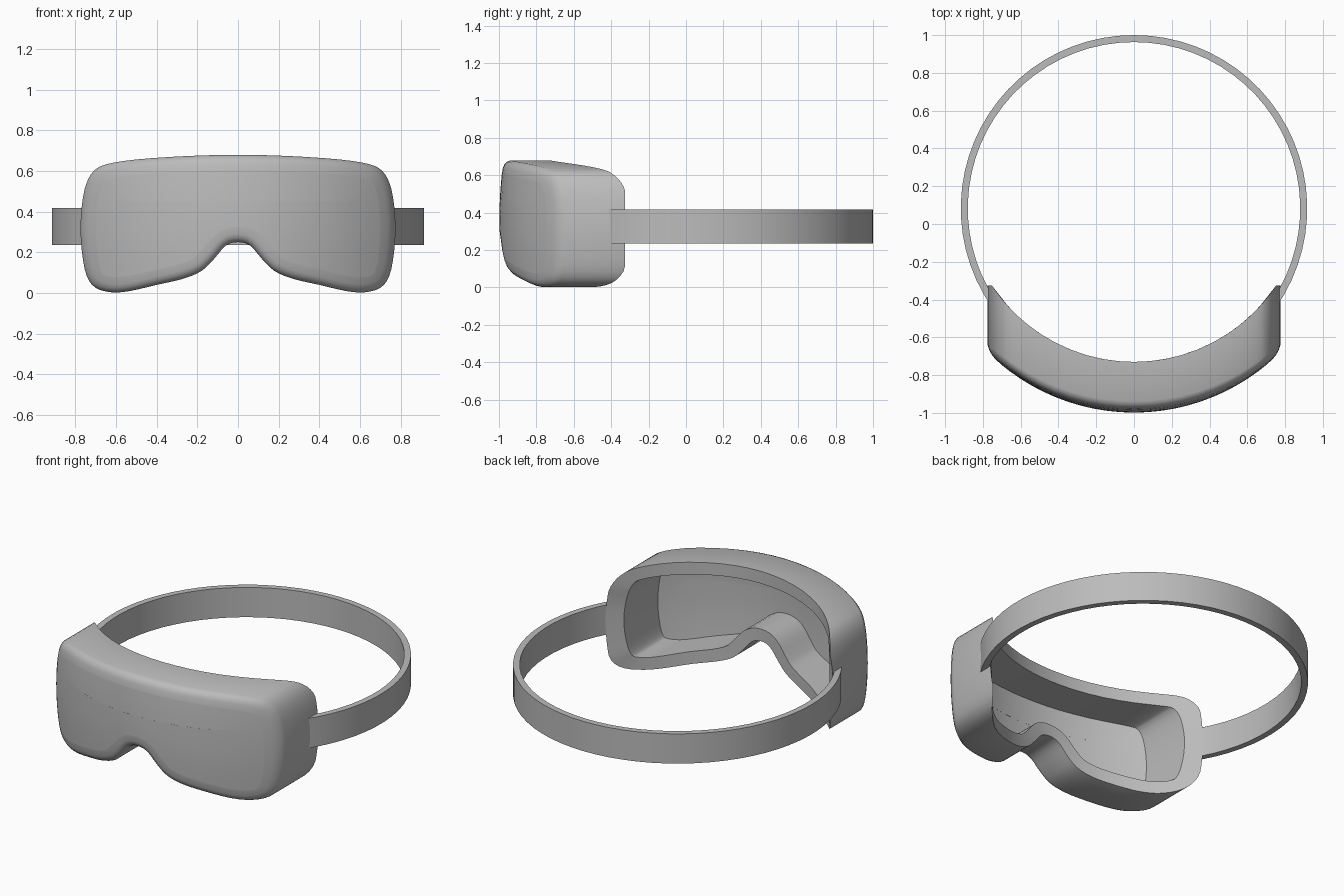
import bpy, bmesh, math

if "Cube" in bpy.data.objects:
    bpy.data.objects.remove(bpy.data.objects["Cube"])

grey = bpy.data.materials.new("mid_grey")
grey.diffuse_color = (0.5, 0.5, 0.5, 1)
grey.use_nodes = True
grey.node_tree.nodes["Principled BSDF"].inputs["Base Color"].default_value = grey.diffuse_color

# Right half of the front outline (x, z), from nose notch round to top centre
HALF = [(0, .25), (.06, .233), (.12, .165), (.18, .108), (.27, .07), (.4, .04),
        (.53, .01), (.62, .003), (.7, .025), (.745, .085), (.768, .2), (.775, .33),
        (.766, .45), (.746, .54), (.71, .6), (.65, .633), (.5, .657), (.25, .674), (0, .68)]
CTRL = HALF + [(-x, z) for x, z in HALF[-2:0:-1]]


def spline(pts, steps):
    out, n = [], len(pts)
    for i in range(n):
        a, b, c, d = (pts[(i + k) % n] for k in (-1, 0, 1, 2))
        for s in range(steps):
            t = s / steps
            out.append(tuple(0.5 * (2 * b[j] + (c[j] - a[j]) * t
                       + (2 * a[j] - 5 * b[j] + 4 * c[j] - d[j]) * t * t
                       + (3 * b[j] - a[j] - 3 * c[j] + d[j]) * t ** 3) for j in (0, 1)))
    return out


OUTLINE = spline(CTRL, 3)
N = len(OUTLINE)


def inset(d):
    res = []
    for i, (x, z) in enumerate(OUTLINE):
        a, b = OUTLINE[i - 1], OUTLINE[(i + 1) % N]
        tx, tz = b[0] - a[0], b[1] - a[1]
        l = math.hypot(tx, tz)
        res.append((x - tz / l * d, z + tx / l * d))
    return res


def front_y(x, z):
    return -0.998 + 1.1 - math.sqrt(1.21 - x * x) + 0.2 * (z - 0.35) ** 2


def back_y(x, z):
    return min(-0.325, -0.73 + 0.9 - math.sqrt(0.81 - x * x))


def place(loop, surface, off=0.0):
    return [(x, surface(x, z) + off, z) for x, z in loop]


def skin(name, rings, closed_rings=True, closed_section=True, angle=30):
    """Bridge a list of equal point rings into one mesh object."""
    bm = bmesh.new()
    vs = [[bm.verts.new(p) for p in r] for r in rings]
    m, n = len(vs), len(vs[0])
    for i in range(m if closed_section else m - 1):
        a, b = vs[i], vs[(i + 1) % m]
        for j in range(n if closed_rings else n - 1):
            k = (j + 1) % n
            bm.faces.new((a[j], a[k], b[k], b[j]))
    if not closed_section and closed_rings:      # cap a swept bar
        bm.faces.new(vs[0])
        bm.faces.new(vs[-1])
    bmesh.ops.recalc_face_normals(bm, faces=bm.faces)
    me = bpy.data.meshes.new(name)
    bm.to_mesh(me)
    bm.free()
    ob = bpy.data.objects.new(name, me)
    bpy.context.collection.objects.link(ob)
    me.materials.append(grey)
    bpy.ops.object.select_all(action='DESELECT')
    ob.select_set(True)
    bpy.context.view_layer.objects.active = ob
    bpy.ops.object.shade_smooth_by_angle(angle=math.radians(angle))
    return ob


# Goggle frame: rounded front rim, straight side walls, curved back, open middle
RIM = 0.075
frame = [place(inset(RIM), front_y, 0.0)]
for d, off in ((.04, .002), (.022, .008), (.008, .02), (0, .038)):
    frame.append(place(inset(d), front_y, off))
frame.append(place(inset(0), back_y))
frame.append(place(inset(RIM), back_y))
skin("goggle_frame", frame)

# Lens: curved plate that fills the frame opening, flush with its front
edge = inset(RIM)
loops = []
for t in (0, .3, .65, 1):
    loops.append([(x + (max(-.56, min(.56, x * .85)) - x) * t, z + (.45 - z) * t)
                  for x, z in edge])
lens = [place(l, front_y) for l in reversed(loops)]
lens += [place(l, front_y, 0.02) for l in loops]
ob = skin("lens", lens)

# Head strap: flat band on a circle, with both ends sunk in the frame sides
strap, SEG, A0 = [], 48, math.radians(-34.5)
for i in range(SEG + 1):
    a = A0 + (math.pi - 2 * A0) * i / SEG
    c, s = math.cos(a), math.sin(a)
    strap.append([(r * c, 0.083 + r * s, z)
                  for r, z in ((.917, .235), (.917, .418), (.88, .418), (.88, .235))])
skin("head_strap", strap, closed_section=False)
